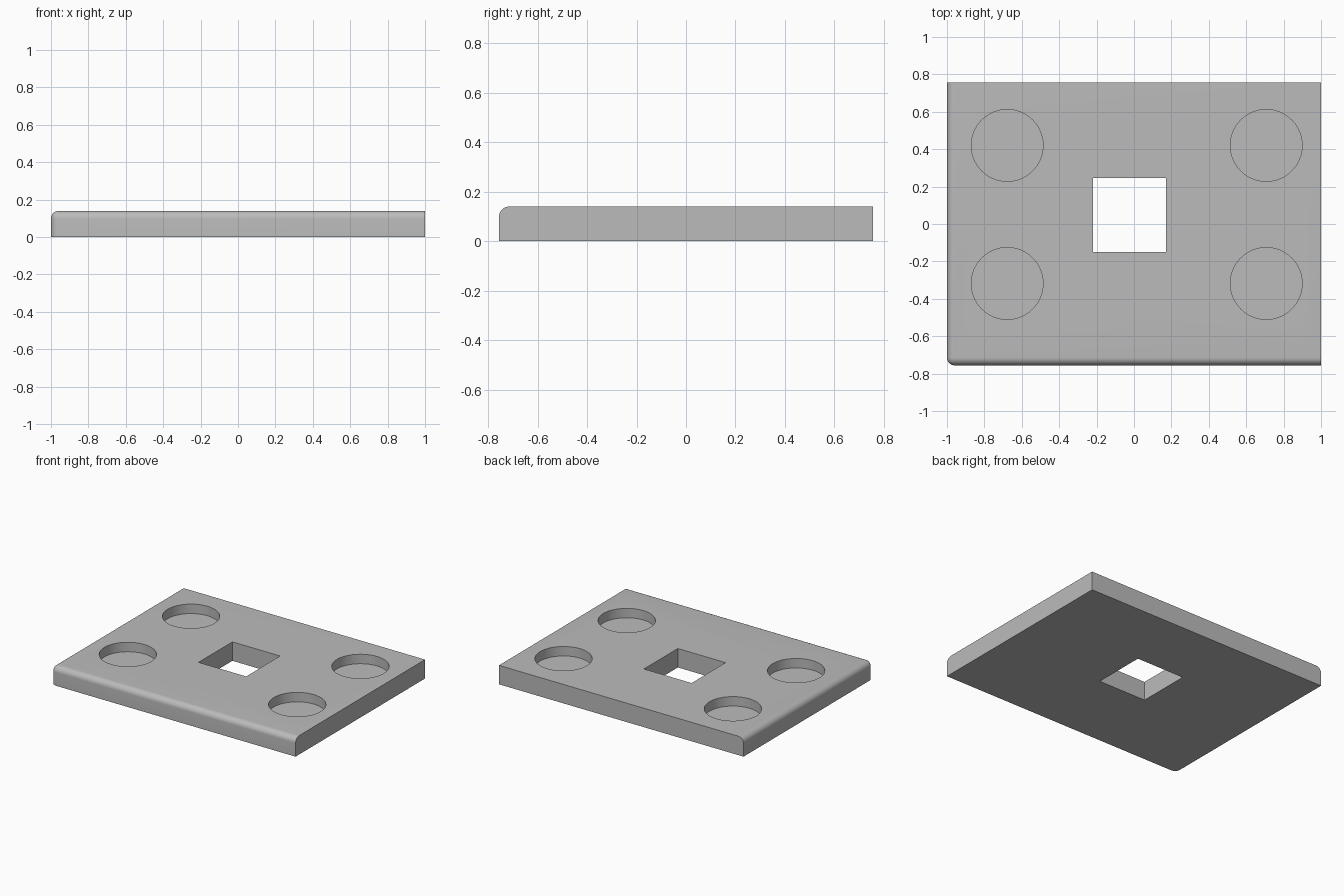
import bpy
import bmesh
import math

if "Cube" in bpy.data.objects:
    bpy.data.objects.remove(bpy.data.objects["Cube"], do_unlink=True)

HALF_X, HALF_Y, HEIGHT = 1.0, 0.756, 0.14
ROUND = 0.042
POCKET_RADIUS, POCKET_FLOOR = 0.192, 0.07

grey = bpy.data.materials.new("plain grey")
grey.use_nodes = True
grey.diffuse_color = (0.5, 0.5, 0.5, 1)
grey.node_tree.nodes["Principled BSDF"].inputs["Base Color"].default_value = grey.diffuse_color


def add_box(name, x0, x1, y0, y1, z0, z1):
    bpy.ops.mesh.primitive_cube_add(size=1, location=((x0 + x1) / 2, (y0 + y1) / 2, (z0 + z1) / 2))
    box = bpy.context.object
    box.name = name
    box.scale = (x1 - x0, y1 - y0, z1 - z0)
    bpy.ops.object.transform_apply(location=True, rotation=False, scale=True)
    box.data.materials.append(grey)
    return box


def cut(target, cutter):
    cutter.hide_render = True
    bpy.context.view_layer.objects.active = target
    mod = target.modifiers.new("cut", 'BOOLEAN')
    mod.operation = 'DIFFERENCE'
    mod.solver = 'EXACT'
    mod.object = cutter
    bpy.ops.object.modifier_apply(modifier=mod.name)
    bpy.data.objects.remove(cutter, do_unlink=True)


# Plate, with the three edges meeting at the front right top corner rounded
plate = add_box("plate", -HALF_X, HALF_X, -HALF_Y, HALF_Y, 0, HEIGHT)
bm = bmesh.new()
bm.from_mesh(plate.data)
corner = min(bm.verts, key=lambda v: v.co.x + v.co.y - v.co.z)
bmesh.ops.bevel(bm, geom=list(corner.link_edges), offset=ROUND, segments=8,
                profile=0.5, affect='EDGES', clamp_overlap=True)
bm.to_mesh(plate.data)
bm.free()

# Square hole right through the plate
cut(plate, add_box("square_cutter", -0.218, 0.172, -0.15, 0.246, -0.1, HEIGHT + 0.1))

# Four round blind pockets
for x in (-0.678, 0.707):
    for y in (-0.318, 0.42):
        bpy.ops.mesh.primitive_cylinder_add(vertices=64, radius=POCKET_RADIUS, depth=0.2,
                                            location=(x, y, POCKET_FLOOR + 0.1))
        cutter = bpy.context.object
        cutter.name = "pocket_cutter"
        cutter.data.materials.append(grey)
        cut(plate, cutter)

# Smooth rounds and pocket walls, crisp edges elsewhere
bpy.ops.object.select_all(action='DESELECT')
plate.select_set(True)
bpy.context.view_layer.objects.active = plate
bpy.ops.object.shade_smooth_by_angle(angle=math.radians(30))
